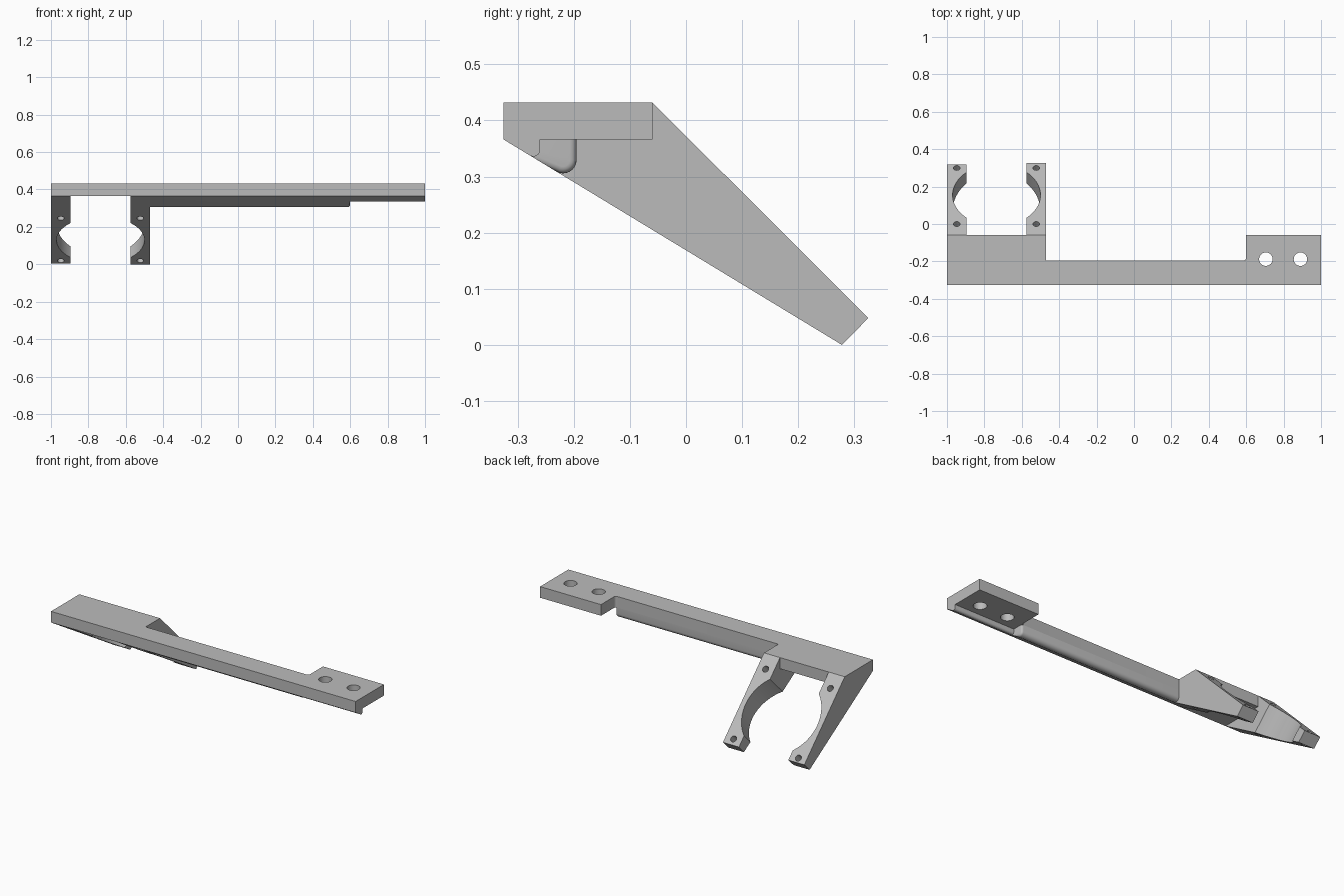
import bpy, bmesh, math
from mathutils import Vector, Matrix

cube = bpy.data.objects.get("Cube")
if cube:
    bpy.data.objects.remove(cube, do_unlink=True)

GREY = (0.5, 0.5, 0.5, 1)
mat = bpy.data.materials.new("plain grey")
mat.use_nodes = True
mat.diffuse_color = GREY
mat.node_tree.nodes["Principled BSDF"].inputs["Base Color"].default_value = GREY

FRONT, BACK, TOP, UNDER = -0.325, -0.06, 0.432, 0.366
RAIL_BACK, FOOT_Y = -0.195, 0.278
SLOPE = UNDER / (FOOT_Y - FRONT)


def under_z(y):
    """Height of the sloping underside."""
    return SLOPE * (FOOT_Y - y)


def rounded(a, corner, b, radius, steps=8):
    """Points of an arc that replaces a corner between a and b."""
    a, c, b = Vector(a), Vector(corner), Vector(b)
    u, v = (a - c).normalized(), (b - c).normalized()
    half = u.angle(v) / 2
    centre = c + (u + v).normalized() * radius / math.sin(half)
    start = c + u * radius / math.tan(half) - centre
    end = c + v * radius / math.tan(half) - centre
    sweep = start.angle_signed(end)
    pts = []
    for i in range(steps + 1):
        pts.append(tuple(centre + Matrix.Rotation(-sweep * i / steps, 2) @ start))
    return pts


def prism(name, outline, low, high, axis):
    """Extrude an outline along x (points are y, z) or z (points are x, y)."""
    def place(p, h):
        return (h, p[0], p[1]) if axis == "x" else (p[0], p[1], h)
    bm = bmesh.new()
    base = bm.faces.new([bm.verts.new(place(p, low)) for p in outline])
    out = bmesh.ops.extrude_face_region(bm, geom=[base])
    shift = Vector(place((0, 0), high - low))
    moved = [g for g in out["geom"] if isinstance(g, bmesh.types.BMVert)]
    bmesh.ops.translate(bm, verts=moved, vec=shift)
    bmesh.ops.recalc_face_normals(bm, faces=bm.faces)
    mesh = bpy.data.meshes.new(name)
    bm.to_mesh(mesh)
    bm.free()
    mesh.materials.append(mat)
    obj = bpy.data.objects.new(name, mesh)
    bpy.context.collection.objects.link(obj)
    return obj


def activate(obj):
    bpy.ops.object.select_all(action="DESELECT")
    obj.select_set(True)
    bpy.context.view_layer.objects.active = obj


def drill(obj, centre, radius, tilt=0.0, sides=32):
    """Cut a round through hole."""
    bpy.ops.mesh.primitive_cylinder_add(vertices=sides, radius=radius, depth=1,
                                        location=centre, rotation=(tilt, 0, 0))
    cutter = bpy.context.object
    cutter.hide_render = True
    cutter.data.materials.append(mat)
    activate(obj)
    mod = obj.modifiers.new("hole", "BOOLEAN")
    mod.operation, mod.solver, mod.object = "DIFFERENCE", "EXACT", cutter
    bpy.ops.object.modifier_apply(modifier=mod.name)
    bpy.data.objects.remove(cutter, do_unlink=True)


# Top plate: wide at both ends, narrow between
inner = rounded((0.6, BACK), (0.6, RAIL_BACK), (0, RAIL_BACK), 0.015)
top_plate = prism("top_plate", [(-1, FRONT), (1, FRONT), (1, BACK), (0.6, BACK)] + inner
                  + [(-0.47, RAIL_BACK), (-0.47, BACK), (-1, BACK)], UNDER, TOP, "z")
for x in (0.705, 0.89):
    drill(top_plate, (x, -0.188, 0.4), 0.036)


# Stiffening rail and the smaller lip under the mounting end
def rib(name, back, radius, x0, x1):
    corner = rounded((back, UNDER), (back, under_z(back)), (FRONT, UNDER), radius)
    return prism(name, [(FRONT, UNDER), (back, UNDER)] + corner, x0, x1, "x")


rail = rib("stiffening_rail", RAIL_BACK, 0.024, -0.47, 0.6)
lip = rib("front_lip", -0.26, 0.012, 0.6, 1)

# Rounded end of the rail
bm = bmesh.new()
bm.from_mesh(rail.data)
ends = [e for e in bm.edges if all(v.co.x > 0.599 for v in e.verts)
        and all(v.co.y > -0.24 for v in e.verts)
        and any(v.co.z < UNDER - 0.001 for v in e.verts)]
bmesh.ops.bevel(bm, geom=ends, offset=0.012, segments=4, profile=0.5, affect="EDGES")
bm.to_mesh(rail.data)
bm.free()


# Two sloping clamp arms with a shared bore and screw holes
def face_z(y):
    return TOP - (y - BACK) * (TOP - 0.048) / (0.325 - BACK)


arms = []
for name, x0, x1, trim in (("right_clamp_arm", -1, -0.895, 0.006),
                           ("left_clamp_arm", -0.575, -0.47, 0)):
    foot = FOOT_Y - 1.5 * trim
    arm = prism(name, [(FRONT, UNDER), (BACK, UNDER), (BACK, TOP),
                       (0.325 - trim, face_z(0.325 - trim)), (foot, under_z(foot))],
                x0, x1, "x")
    drill(arm, (-0.735, 0.155, face_z(0.155)), 0.235, -math.pi / 4, 96)
    for y in (0.0, 0.3):
        drill(arm, ((x0 + x1) / 2, y, face_z(y)), 0.018, -math.pi / 4, 24)
    arms.append(arm)

for obj in [top_plate, rail, lip] + arms:
    activate(obj)
    bpy.ops.object.shade_smooth_by_angle(angle=math.radians(30))
